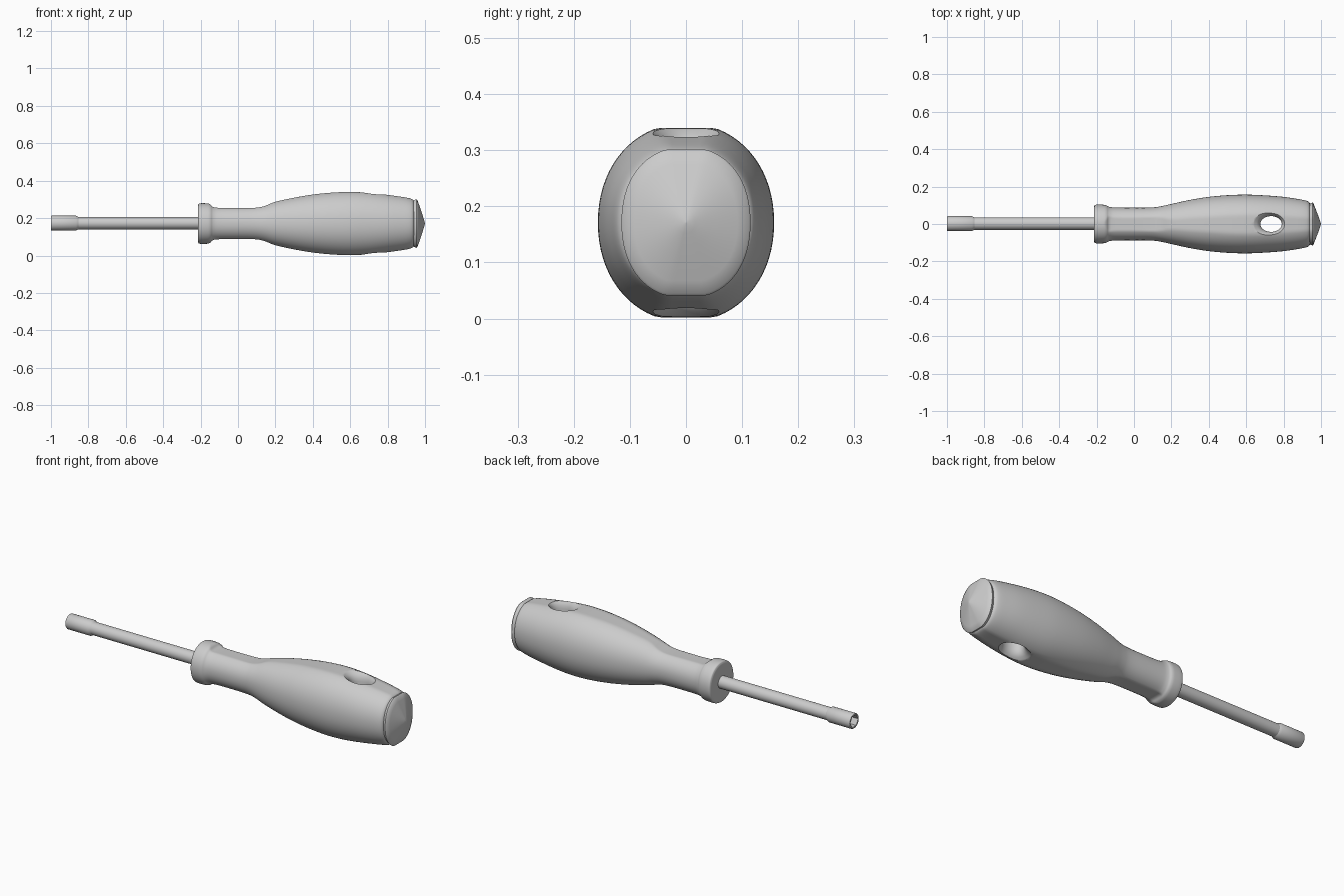
import bpy, bmesh
from math import sin, cos, pi, copysign

if "Cube" in bpy.data.objects:
    bpy.data.objects.remove(bpy.data.objects["Cube"])

AXIS_Z = 0.171
N = 72


def oval(half_w, half_h, clip=None, power=2.0):
    """Cross-section in (y, z): superellipse, optionally flattened top and bottom."""
    clip = clip or half_h
    pts = []
    for i in range(N):
        t = 2 * pi * i / N
        y = half_w * copysign(abs(cos(t)) ** (2 / power), cos(t))
        z = half_h * copysign(abs(sin(t)) ** (2 / power), sin(t))
        pts.append((y, max(-clip, min(clip, z))))
    return pts


def hexagon(apothem):
    pts = []
    for i in range(N):
        t = 2 * pi * i / N
        r = apothem / cos((t % (pi / 3)) - pi / 6)
        pts.append((r * cos(t), r * sin(t)))
    return pts


def catmull(keys, steps=5):
    """Smooth interpolation through profile keys."""
    out = []
    for i in range(len(keys) - 1):
        p0, p1, p2, p3 = (keys[max(0, min(len(keys) - 1, i + k))] for k in (-1, 0, 1, 2))
        for s in range(steps):
            t = s / steps
            out.append([0.5 * (2 * b + (c - a) * t + (2 * a - 5 * b + 4 * c - d) * t * t
                               + (3 * b - a - 3 * c + d) * t ** 3)
                        for a, b, c, d in zip(p0, p1, p2, p3)])
    out.append(keys[-1])
    return out


def loft(name, sections, origin=(0, 0, AXIS_Z), vertical=False):
    """Skin a list of (position, outline) sections and close both ends."""
    bm = bmesh.new()
    rings = []
    for p, outline in sections:
        rings.append([bm.verts.new((u, v, p) if vertical else (p, u, v)) for u, v in outline])
    for a, b in zip(rings, rings[1:]):
        for i in range(N):
            j = (i + 1) % N
            bm.faces.new((a[i], a[j], b[j], b[i]))
    bm.faces.new(rings[0])
    bm.faces.new(rings[-1])
    bmesh.ops.recalc_face_normals(bm, faces=bm.faces)
    mesh = bpy.data.meshes.new(name)
    bm.to_mesh(mesh)
    bm.free()
    ob = bpy.data.objects.new(name, mesh)
    ob.location = origin
    bpy.context.collection.objects.link(ob)
    return ob


def smooth(ob, angle=35):
    bpy.ops.object.select_all(action='DESELECT')
    ob.select_set(True)
    bpy.context.view_layer.objects.active = ob
    bpy.ops.object.shade_smooth_by_angle(angle=angle * pi / 180)


# Handle: collar, neck with thumb flats, swelling grip (x, half width, half height, flat height)
collar = [(-0.215, 0.085, 0.088, 0.088), (-0.213, 0.096, 0.1, 0.1), (-0.204, 0.103, 0.108, 0.108),
          (-0.165, 0.103, 0.108, 0.108), (-0.148, 0.1, 0.105, 0.102), (-0.132, 0.092, 0.097, 0.088)]
grip = [(-0.1, 0.088, 0.091, 0.084), (0.0, 0.087, 0.09, 0.083), (0.09, 0.088, 0.092, 0.084),
        (0.14, 0.094, 0.1, 0.093), (0.2, 0.107, 0.119, 0.116), (0.3, 0.129, 0.142, 0.138),
        (0.4, 0.145, 0.16, 0.155), (0.5, 0.154, 0.172, 0.165), (0.6, 0.157, 0.177, 0.169),
        (0.7, 0.153, 0.172, 0.164), (0.8, 0.145, 0.159, 0.153), (0.88, 0.133, 0.147, 0.142),
        (0.92, 0.125, 0.138, 0.134), (0.936, 0.117, 0.13, 0.126), (0.942, 0.105, 0.118, 0.115)]
handle = loft("handle", [(x, oval(w, h, c, 2.1)) for x, w, h, c in catmull(collar + grip)])

# Hanging hole with rounded rims, cut through the grip
half = [(0.0, 0.0), (0.12, 0.0), (0.135, 0.003), (0.147, 0.008), (0.157, 0.016), (0.165, 0.026), (0.2, 0.07)]
levels = [(-z, f) for z, f in half[:0:-1]] + half
cutter = loft("hole_cutter", [(z, oval(0.046 + f, 0.042 + f)) for z, f in levels], vertical=True)
for v in cutter.data.vertices:
    v.co.x *= 1.24
cutter.location.x = 0.733
cutter.hide_render = True
cut = handle.modifiers.new("hanging_hole", 'BOOLEAN')
cut.object = cutter
cut.operation = 'DIFFERENCE'
cut.solver = 'EXACT'
bpy.context.view_layer.objects.active = handle
bpy.ops.object.modifier_apply(modifier=cut.name)
bpy.data.objects.remove(cutter)
smooth(handle)

# End cap: shallow domed cone
cap_keys = [(0.93, 0.9), (0.945, 0.97), (0.954, 1.0), (0.959, 0.97), (0.967, 0.8),
            (0.977, 0.57), (0.987, 0.34), (0.995, 0.14), (1.0, 0.005)]
cap = loft("end_cap", [(x, oval(0.115 * s, 0.135 * s, 0.13 * s, 2.2)) for x, s in cap_keys])
smooth(cap)

# Shaft
shaft = loft("shaft", [(x, oval(0.033, 0.033)) for x in (-0.88, -0.18)], (0, 0.002, 0.173))
smooth(shaft)

# Nut socket with a hexagonal recess
socket = loft("nut_socket", [(-0.852, oval(0.032, 0.032)), (-0.866, oval(0.04, 0.04)),
                             (-0.996, oval(0.04, 0.04)), (-1.0, oval(0.038, 0.038)),
                             (-1.0, hexagon(0.029)), (-0.9, hexagon(0.029))], (0, 0.002, 0.173))
smooth(socket)
